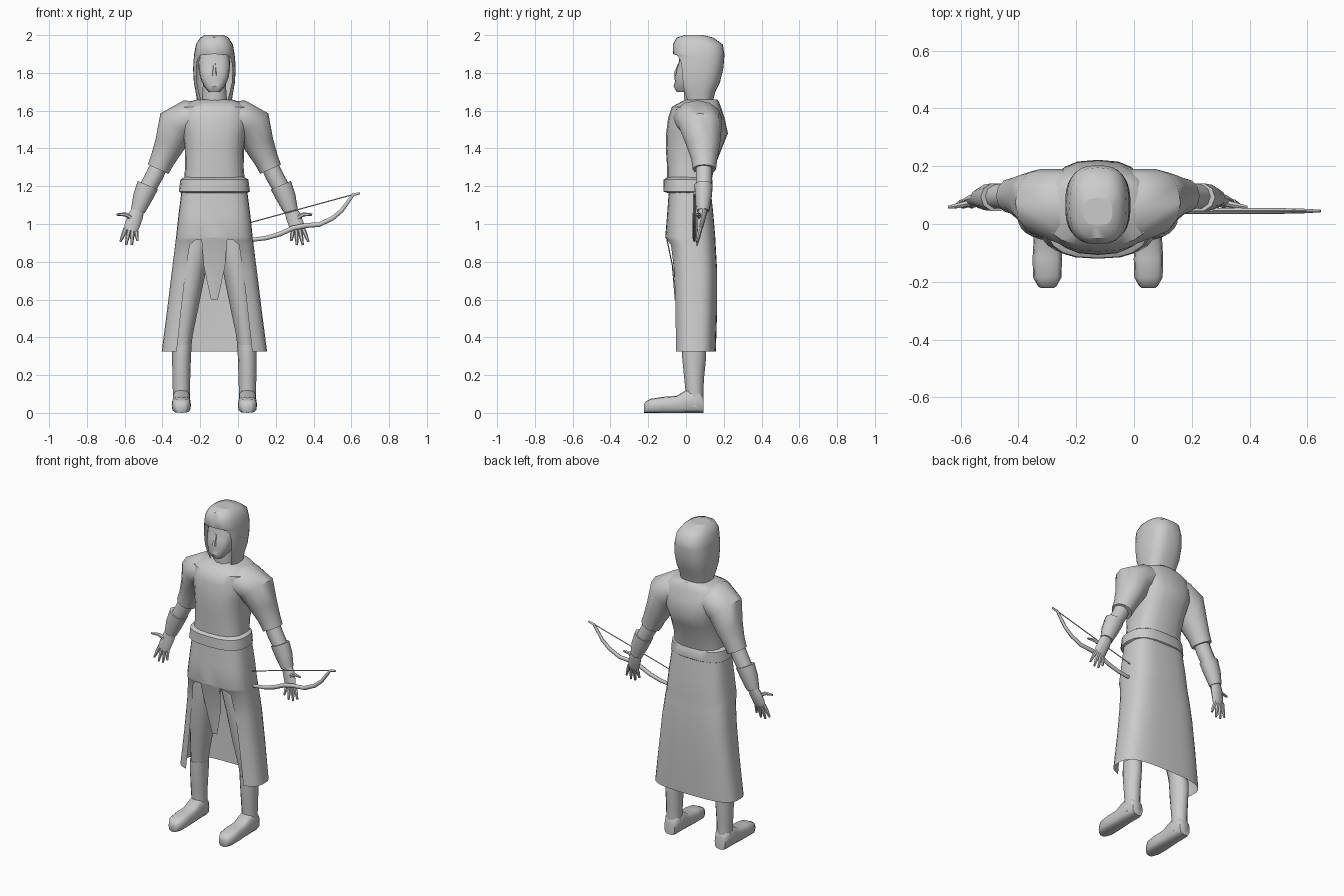
import bpy, bmesh, math
from mathutils import Vector

CX = -0.125  # the figure stands left of centre, the bow reaches right
grey = bpy.data.materials.new("plain grey")
grey.diffuse_color = (0.6, 0.6, 0.6, 1)


def loft(name, rings, closed=True, caps=True, angle=45):
    """Skin a list of equally long point rings."""
    bm = bmesh.new()
    vs = [[bm.verts.new(p) for p in r] for r in rings]
    n = len(rings[0])
    for a, b in zip(vs, vs[1:]):
        for i in range(n if closed else n - 1):
            j = (i + 1) % n
            bm.faces.new((a[i], a[j], b[j], b[i]))
    if caps:
        bm.faces.new(vs[0])
        bm.faces.new(vs[-1])
    bmesh.ops.remove_doubles(bm, verts=bm.verts, dist=0.0005)
    bmesh.ops.recalc_face_normals(bm, faces=bm.faces)
    me = bpy.data.meshes.new(name)
    bm.to_mesh(me)
    bm.free()
    me.materials.append(grey)
    ob = bpy.data.objects.new(name, me)
    bpy.context.collection.objects.link(ob)
    bpy.ops.object.select_all(action='DESELECT')
    ob.select_set(True)
    bpy.context.view_layer.objects.active = ob
    bpy.ops.object.shade_smooth_by_angle(angle=math.radians(angle))
    return ob


def spow(v, p):
    return math.copysign(abs(v) ** p, v)


def shell(name, levels, n=20, p=0.75, caps=True):
    """Stacked rounded rings: (z, half front gap, half width, y front, y back)."""
    rings = []
    for z, e, w, yf, yb in levels:
        t0 = math.asin((e / w) ** (1 / p))
        cy, ry = (yf + yb) / 2, (yb - yf) / 2
        ring = []
        for i in range(n + 1):
            t = t0 + (2 * math.pi - 2 * t0) * i / n
            ring.append((CX + w * spow(math.sin(t), p), cy - ry * spow(math.cos(t), p), z))
        rings.append(ring)
    if caps:
        rings = [r[:-1] for r in rings]
    return loft(name, rings, closed=caps, caps=caps)


def tube(name, path, side=1, n=10, x0=CX, p=1.0):
    """Limb along points (x, y, z, radius across, radius in y)."""
    rings = []
    for i, (x, y, z, r, ry) in enumerate(path):
        a, b = path[max(i - 1, 0)], path[min(i + 1, len(path) - 1)]
        t = Vector((b[0] - a[0], b[2] - a[2])).normalized()
        ring = []
        for k in range(n):
            u = 2 * math.pi * k / n
            c, s = spow(math.cos(u), p), spow(math.sin(u), p)
            ring.append((x0 + side * (x - t.y * r * c), y + ry * s, z + t.x * r * c))
        rings.append(ring)
    return loft(name, rings)


# Tunic and rolled waistband
shell("tunic", [(1.18, 0, .165, -.10, .125), (1.30, 0, .155, -.10, .15),
                (1.40, 0, .157, -.107, .19), (1.48, 0, .17, -.105, .222),
                (1.56, 0, .19, -.095, .205), (1.62, 0, .185, -.075, .185),
                (1.645, 0, .14, -.03, .175), (1.66, 0, .09, .0, .165)])
shell("waistband", [(1.165, 0, .175, -.10, .13), (1.172, 0, .188, -.12, .14),
                    (1.235, 0, .18, -.118, .14), (1.25, 0, .155, -.095, .125)])

# Long skirt, split at the front, with a hanging centre flap
shell("skirt", [(1.19, 0, .172, -.09, .13), (1.05, 0, .19, -.10, .145),
                (.93, 0, .203, -.11, .155), (.915, .10, .205, -.105, .155),
                (.89, .13, .208, -.09, .157), (.75, .152, .226, -.075, .165),
                (.55, .175, .25, -.07, .165), (.325, .20, .279, -.068, .158)],
      n=28, p=.65, caps=False)
flap = [(.935, .072, -.108), (.90, .066, -.10), (.78, .057, -.075), (.70, .04, -.068), (.60, .018, -.06)]
loft("centre_flap", [[(CX - w, y + .006, z), (CX, y, z), (CX + w, y + .006, z)] for z, w, y in flap],
     closed=False, caps=False)

# Hood with an open face, then face and neck
shell("hood_crown", [(2.0, 0, .05, -.005, .09), (1.987, 0, .075, -.05, .145),
                     (1.95, 0, .098, -.07, .195), (1.90, 0, .107, -.07, .203),
                     (1.893, .075, .108, -.07, .203), (1.87, .090, .110, -.068, .202),
                     (1.82, .096, .113, -.064, .197), (1.75, .093, .109, -.055, .18),
                     (1.70, .082, .10, -.035, .155), (1.64, .066, .09, 0, .14)],
      n=24, caps=False)
loft("hood_top", [[(CX + .05 * spow(math.sin(t), .75), .0425 - .0475 * spow(math.cos(t), .75), z)
                   for t in [2 * math.pi * i / 24 for i in range(24)]] for z in (1.995, 2.0)])
shell("face", [(1.70, 0, .03, -.05, .03), (1.73, 0, .055, -.066, .06),
               (1.755, 0, .068, -.058, .07), (1.775, 0, .075, -.062, .08),
               (1.82, 0, .083, -.05, .09), (1.86, 0, .084, -.038, .09),
               (1.93, 0, .07, -.03, .09)], n=16)
tube("nose", [(0, -.05, 1.785, .016, .018), (0, -.046, 1.80, .014, .02), (0, -.032, 1.85, .008, .012)], n=6)
tube("neck", [(0, .05, 1.60, .07, .06), (0, .04, 1.75, .06, .055)])

for s, side in ((-1, "right"), (1, "left")):
    # Arm: sleeve, forearm, cuff, palm and fingers
    tube(side + "_sleeve", [(.08, .06, 1.56, .085, .12), (.13, .06, 1.56, .10, .13),
                            (.20, .075, 1.52, .108, .115), (.237, .09, 1.42, .08, .09),
                            (.275, .097, 1.34, .065, .068), (.2975, .097, 1.29, .06, .062)], s, 12)
    tube(side + "_forearm", [(.28, .095, 1.34, .045, .045), (.315, .095, 1.26, .047, .045),
                             (.36, .095, 1.18, .045, .042)], s)
    tube(side + "_cuff", [(.352, .093, 1.205, .058, .05), (.38, .092, 1.14, .052, .046),
                          (.405, .09, 1.07, .038, .034)], s)
    tube(side + "_palm", [(.402, .09, 1.08, .032, .026), (.418, .085, 1.04, .04, .022),
                          (.436, .075, .99, .04, .018), (.443, .07, .965, .036, .013)], s)
    fingers = [((.468, .98), (.498, .905)), ((.452, .97), (.468, .888)),
               ((.434, .965), (.437, .888)), ((.416, .97), (.407, .91)), ((.435, 1.03), (.518, 1.05))]
    for i, ((xa, za), (xb, zb)) in enumerate(fingers):
        m = .45
        lift = .012 if i == 4 else 0
        tube(f"{side}_finger_{i + 1}",
             [(xa, .075, za, .012, .012),
              (xa + (xb - xa) * m, .066, za + (zb - za) * m + lift, .011, .011),
              (xb, .058, zb, .006, .006)], s, 6)
    # Leg, boot shaft and foot
    tube(side + "_leg", [(.08, .02, 1.12, .085, .09), (.10, .02, .90, .09, .095),
                         (.125, .025, .75, .078, .09), (.147, .03, .58, .066, .08),
                         (.166, .04, .42, .052, .065), (.172, .042, .32, .046, .055)], s, 12)
    tube(side + "_boot_shaft", [(.172, .042, .36, .052, .062), (.174, .043, .30, .05, .064),
                                (.175, .043, .18, .047, .052), (.175, .045, .11, .045, .047),
                                (.175, .045, .03, .045, .046)], s, 12)
    foot = [(.092, .036, .09), (.07, .046, .12), (.0, .046, .12), (-.05, .047, .09),
            (-.12, .051, .085), (-.185, .049, .075), (-.215, .032, .06), (-.222, .022, .045)]
    loft(side + "_foot", [[(CX + s * .175 + w * spow(math.cos(u), .6),
                            y, h / 2 + h / 2 * spow(math.sin(u), .6))
                           for u in [2 * math.pi * k / 12 for k in range(12)]] for y, w, h in foot])

# Bow held in the left hand, partly behind the skirt
stave = [(-.03, .985), (-.012, .952), (.03, .925), (.08, .917), (.15, .926), (.22, .946), (.29, .978),
         (.36, .992), (.43, .997), (.50, 1.03), (.55, 1.072), (.59, 1.128), (.61, 1.155), (.645, 1.163)]
tube("bow_stave", [(x, .045, z, .006 + .007 * math.sin(math.pi * i / 13), .005 + .006 * math.sin(math.pi * i / 13))
                   for i, (x, z) in enumerate(stave)], x0=0, n=8)
tube("bow_string", [(-.025, .045, .983, .003, .003), (.632, .045, 1.162, .003, .003)], x0=0, n=6)
